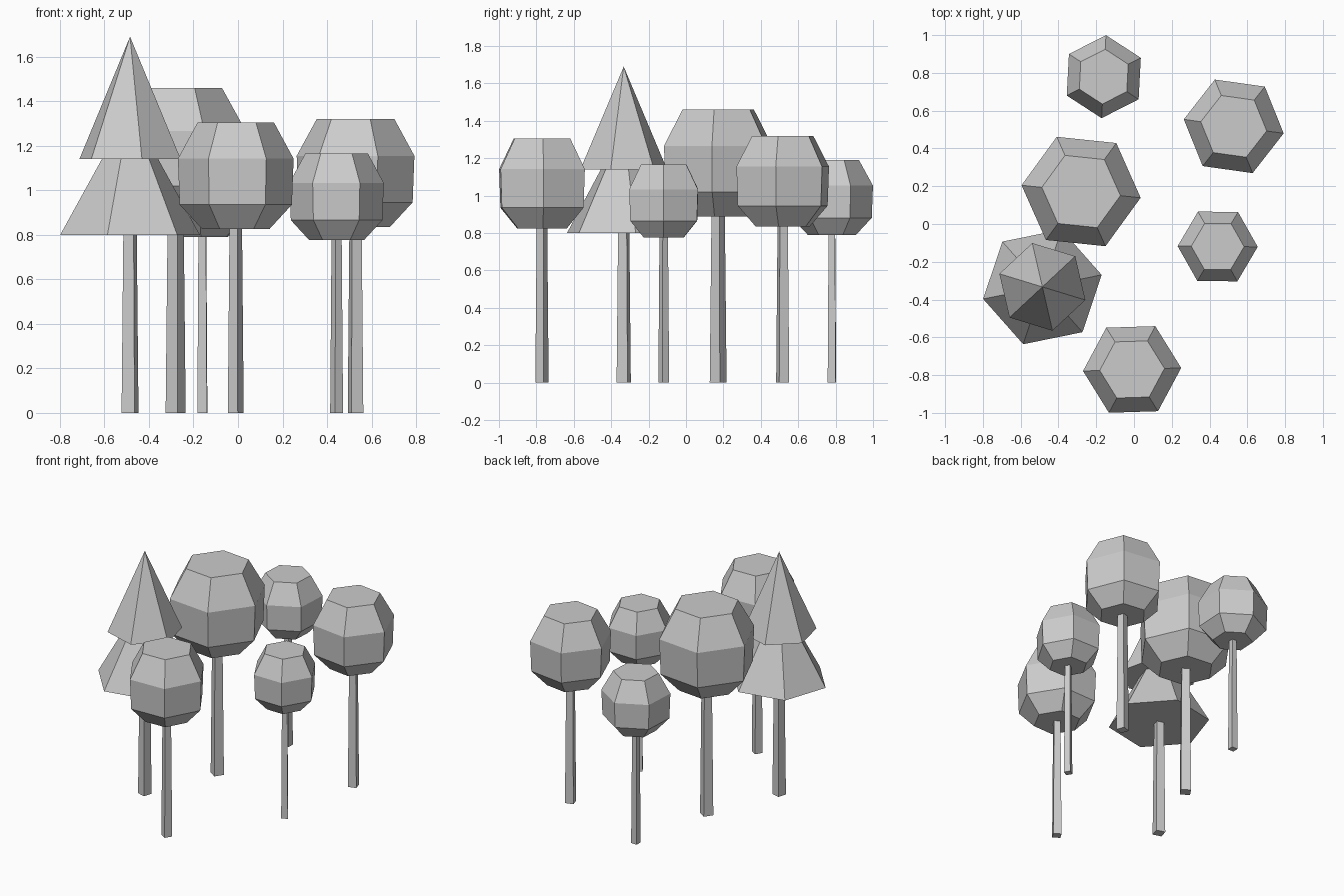
import bpy
import bmesh
from math import radians, cos, sin, pi

cube = bpy.data.objects.get("Cube")
if cube:
    bpy.data.objects.remove(cube, do_unlink=True)

grey = bpy.data.materials.new("plain_grey")
grey.use_nodes = True
colour = (0.6, 0.6, 0.6, 1)
grey.diffuse_color = colour
grey.node_tree.nodes["Principled BSDF"].inputs["Base Color"].default_value = colour


def stack(name, x, y, sides, turn, rings):
    """Flat-shaded solid from rings of (radius, z); radius 0 makes a point."""
    bm = bmesh.new()
    loops = []
    for r, z in rings:
        count = sides if r else 1
        angles = [radians(turn) + 2 * pi * i / sides for i in range(count)]
        loops.append([bm.verts.new((r * cos(a), r * sin(a), z)) for a in angles])
    for low, high in zip(loops, loops[1:]):
        for i in range(sides):
            j = (i + 1) % sides
            if len(high) == 1:
                bm.faces.new((low[i], low[j], high[0]))
            else:
                bm.faces.new((low[i], low[j], high[j], high[i]))
    for cap in (loops[0], loops[-1]):
        if len(cap) > 1:
            bm.faces.new(cap)
    bmesh.ops.recalc_face_normals(bm, faces=bm.faces[:])
    mesh = bpy.data.meshes.new(name)
    bm.to_mesh(mesh)
    bm.free()
    mesh.materials.append(grey)
    obj = bpy.data.objects.new(name, mesh)
    obj.location = (x, y, 0)
    bpy.context.collection.objects.link(obj)


def trunk(name, x, y, width, turn, top):
    r = width * 0.707
    stack(name + "_trunk", x, y, 4, turn + 45, [(r, 0), (r * 0.78, top)])


def round_tree(name, x, y, r, turn, bottom, top, width, trunk_turn):
    h = top - bottom
    trunk(name, x, y, width, trunk_turn, bottom + 0.1 * h)
    stack(name + "_crown", x, y, 6, turn, [
        (r * 0.58, bottom), (r * 0.97, bottom + 0.23 * h),
        (r, bottom + 0.66 * h), (r * 0.66, top)])


# Round trees
round_tree("front_tree", -0.01, -0.77, 0.26, 1.8, 0.825, 1.305, 0.052, -31)
round_tree("large_tree", -0.28, 0.172, 0.317, -6, 0.888, 1.46, 0.065, -34)
round_tree("back_tree", -0.16, 0.78, 0.22, 27, 0.789, 1.19, 0.043, -3)
round_tree("left_tree", 0.528, 0.517, 0.267, -8, 0.834, 1.32, 0.056, 17)
round_tree("small_tree", 0.443, -0.119, 0.212, -0.5, 0.776, 1.166, 0.042, 32)

# Conifer
trunk("conifer", -0.485, -0.333, 0.061, -17, 0.85)
stack("conifer_lower_cone", -0.485, -0.333, 6, 11.5, [(0.32, 0.8), (0, 1.37)])
stack("conifer_upper_cone", -0.485, -0.333, 6, -17, [(0.238, 1.14), (0, 1.69)])
